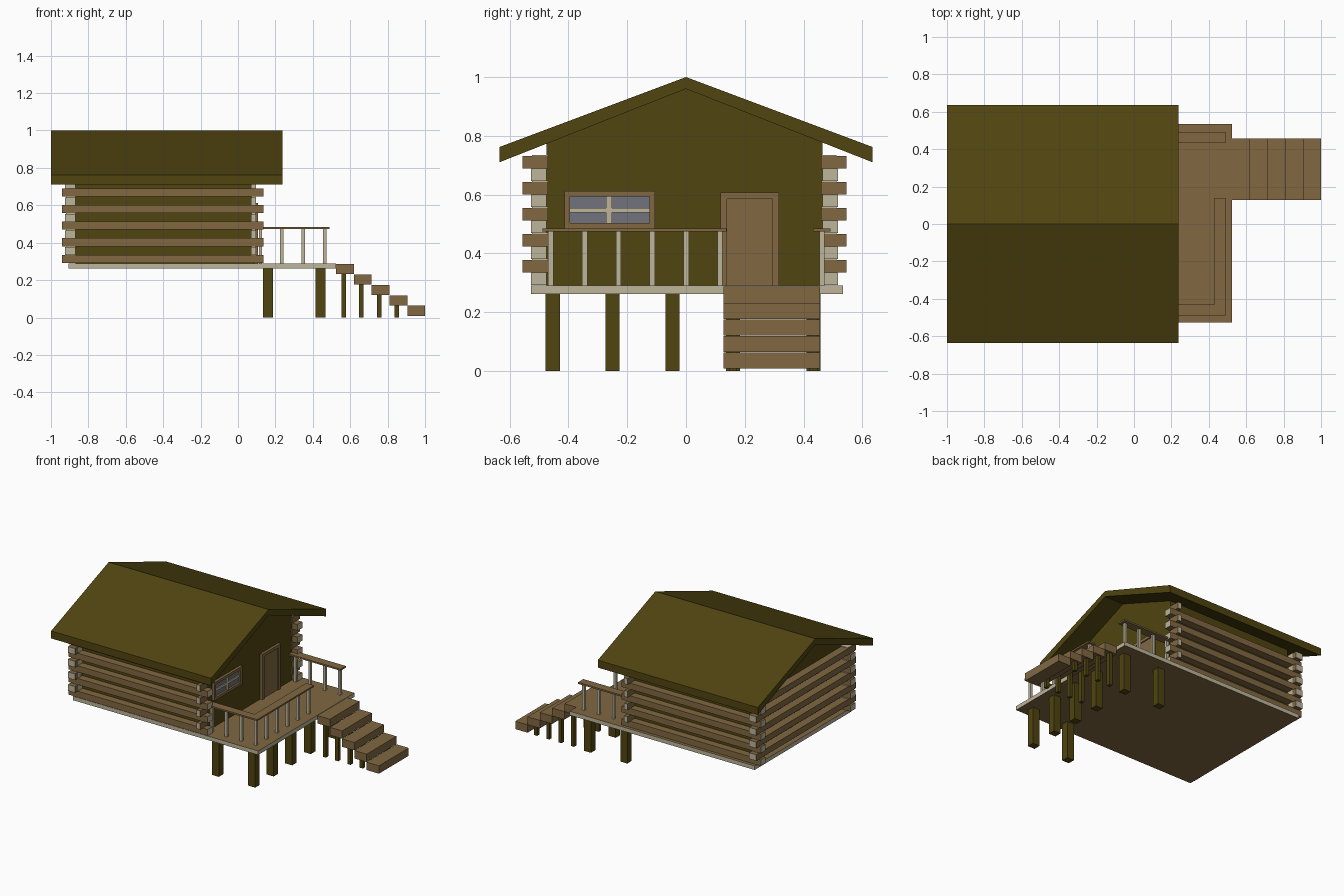
import bpy, bmesh

if "Cube" in bpy.data.objects:
    bpy.data.objects.remove(bpy.data.objects["Cube"])


def mat(name, rgb):
    m = bpy.data.materials.new(name)
    m.diffuse_color = (*rgb, 1)
    m.use_nodes = True
    m.node_tree.nodes["Principled BSDF"].inputs["Base Color"].default_value = m.diffuse_color
    return m


OLIVE = mat("dark_olive", (0.08, 0.058, 0.005))
WOOD = mat("wood", (0.22, 0.14, 0.055))
PALE = mat("pale_wood", (0.51, 0.46, 0.33))
GLASS = mat("glass", (0.17, 0.17, 0.2))


def finish(name, bm, mats):
    bmesh.ops.recalc_face_normals(bm, faces=bm.faces[:])
    me = bpy.data.meshes.new(name)
    bm.to_mesh(me)
    bm.free()
    for m in mats:
        me.materials.append(m)
    ob = bpy.data.objects.new(name, me)
    bpy.context.collection.objects.link(ob)
    return ob


def box(name, x, y, z, m, end=None, axes=""):
    """Box from (min, max) ranges; faces along 'axes' take the end material."""
    bm = bmesh.new()
    bmesh.ops.create_cube(bm, size=1)
    for v in bm.verts:
        for i, (a, b) in enumerate((x, y, z)):
            v.co[i] = a if v.co[i] < 0 else b
    bm.normal_update()
    for f in bm.faces:
        if any(abs(f.normal["xyz".index(a)]) > 0.5 for a in axes):
            f.material_index = 1
    return finish(name, bm, [m, end] if end else [m])


def around(c, w):
    return (c - w / 2, c + w / 2)


def extrude_yz(name, pts, x0, x1, m):
    """Prism with a y-z profile, running along x."""
    bm = bmesh.new()
    f = bm.faces.new([bm.verts.new((x0, y, z)) for y, z in pts])
    r = bmesh.ops.extrude_face_region(bm, geom=[f])
    bmesh.ops.translate(bm, vec=(x1 - x0, 0, 0),
                        verts=[g for g in r["geom"] if isinstance(g, bmesh.types.BMVert)])
    return finish(name, bm, [m])


# Roof and gabled cabin body
extrude_yz("roof", [(-.635, .71), (-.635, .762), (0, 1), (.635, .762), (.635, .71), (0, .96)],
           -1, .237, OLIVE)
extrude_yz("cabin_walls", [(-.475, .28), (.465, .28), (.465, .777), (0, .96), (-.475, .773)],
           -.87, .09, OLIVE)

# Deck
box("deck", (-.905, .525), (-.527, .535), (.262, .29), WOOD, PALE, "xy")

# Interlocking logs: long sides, back wall, and short stubs at the front corners
for i in range(5):
    z = around(.314 + i * .0885, .043)
    for side, y in (("front", (-.528, -.475)), ("rear", (.465, .517))):
        box(f"{side}_wall_log", (-.94, .135), y, z, WOOD, PALE, "x")
    z = around(.356 + i * .0885, .043)
    box("back_wall_log", (-.925, -.87), (-.556, .546), z, WOOD, PALE, "y")
    for y in ((-.556, -.47), (.46, .546)):
        box("corner_stub_log", (.07, .096), y, z, WOOD, PALE, "y")

# Pale corner fillers between the long logs
for i in range(5):
    z = around(.358 + i * .0885, .046)
    for y in ((-.524, -.472), (.462, .513)):
        box("corner_block", (-.92, -.87), y, z, PALE)
        box("corner_block", (.072, .094), y, z, PALE)


def frame(name, y, z, w, sill=True):
    """Raised trim around an opening on the gable wall."""
    x = (.08, .108)
    box(name + "_left", x, (y[0], y[0] + w), z, WOOD)
    box(name + "_right", x, (y[1] - w, y[1]), z, WOOD)
    box(name + "_top", x, (y[0] + w, y[1] - w), (z[1] - w, z[1]), WOOD)
    if sill:
        box(name + "_bottom", x, (y[0] + w, y[1] - w), (z[0], z[0] + w), WOOD)


# Door
frame("door_frame", (.117, .317), (.29, .607), .022, False)
box("door", (.08, .1), (.138, .296), (.29, .586), WOOD)

# Window with cross bars
frame("window_frame", (-.414, -.105), (.484, .612), .019)
box("window_glass", (.08, .094), (-.396, -.123), (.5, .595), GLASS)
box("window_bar_upright", (.08, .102), around(-.262, .02), (.5, .595), PALE)
box("window_bar_cross", (.08, .1), (-.396, -.123), around(.547, .016), PALE)

# Railings
rail_z = (.474, .485)
box("front_rail", (.09, .49), (-.488, -.43), rail_z, WOOD)
box("right_rail", (.43, .49), (-.43, .138), rail_z, WOOD)
box("rear_rail", (.09, .49), (.433, .492), rail_z, WOOD)
for i in range(4):
    for y in (-.46, .463):
        box("baluster", around(.12 + i * .1143, .018), around(y, .018), (.285, .476), PALE)
for i in range(1, 6):
    box("baluster", around(.463, .018), around(-.46 + i * .1152, .018), (.285, .476), PALE)

# Deck posts
for x, y in [(.16, -.454), (.16, .434)] + [(.441, y) for y in (-.454, -.25, -.046, .16, .434)]:
    box("deck_post", around(x, .054), around(y, .049), (0, .265), OLIVE)

# Stairs, with slim posts under all but the lowest step
for i in range(5):
    x0, top = .525 + i * .095, .287 - i * .056
    box("stair_step", (x0, x0 + .095), (.128, .456), (top - .055, top), WOOD)
    if i < 4:
        for y in (.16, .434):
            box("stair_post", around(x0 + .04, .024), around(y, .026), (0, top - .05), OLIVE)
